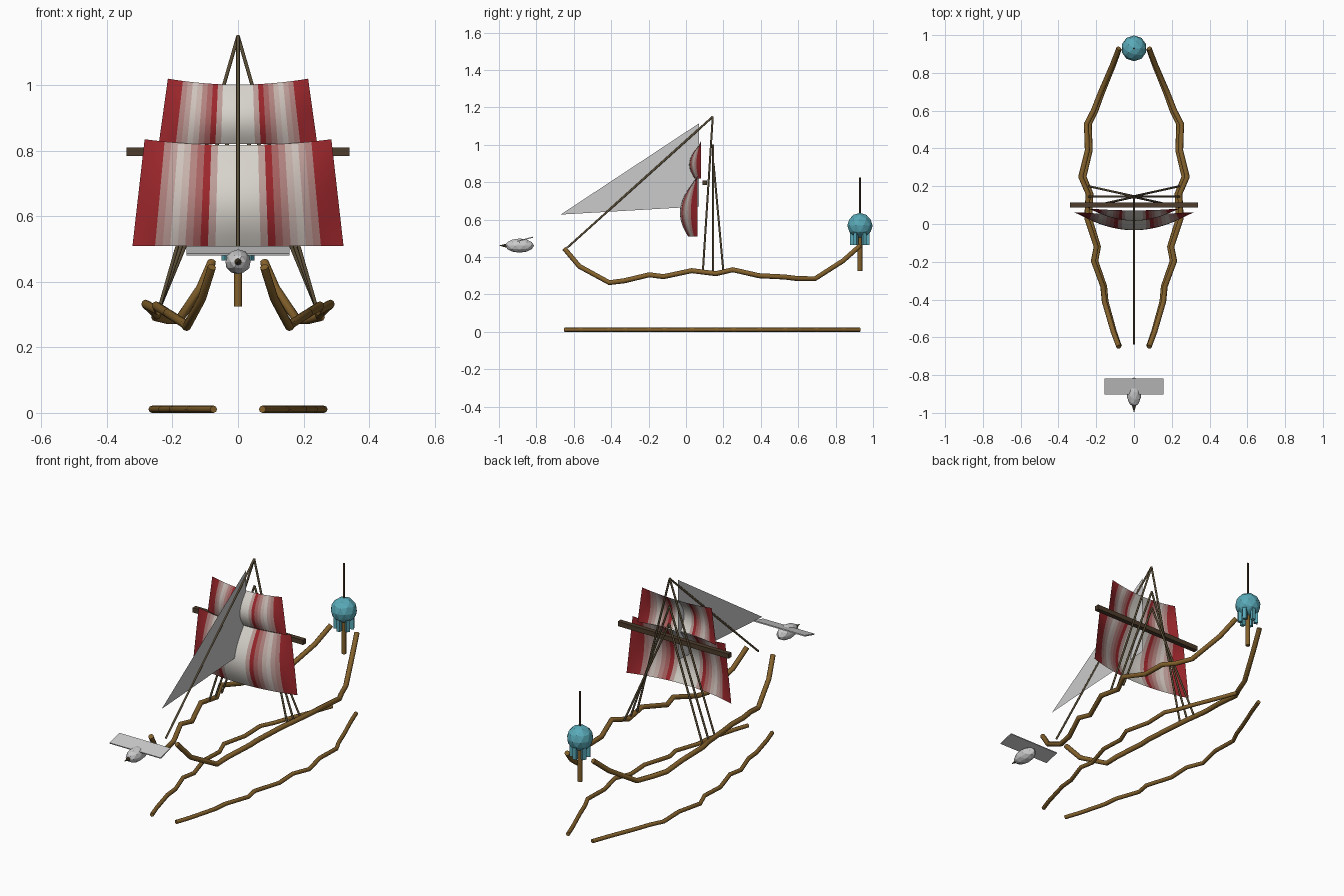
import bpy, bmesh, math
from mathutils import Matrix, Vector

if "Cube" in bpy.data.objects:
    bpy.data.objects.remove(bpy.data.objects["Cube"])


def mat(name, r, g, b):
    m = bpy.data.materials.new(name)
    m.diffuse_color = (r, g, b, 1)
    m.use_nodes = True
    m.node_tree.nodes["Principled BSDF"].inputs["Base Color"].default_value = m.diffuse_color
    return m


WOOD = mat("wood", 0.23, 0.12, 0.025)
DARK = mat("dark_wood", 0.075, 0.045, 0.025)
ROPE = mat("rope", 0.11, 0.08, 0.04)
TEAL = mat("teal", 0.1, 0.4, 0.48)
RED, WHITE = Vector((0.33, 0.02, 0.025)), Vector((0.68, 0.65, 0.6))
STRIPES = [mat("sail_%d" % i, *RED.lerp(WHITE, i / 6)) for i in range(7)]


def mesh_object(name, bm, *mats):
    me = bpy.data.meshes.new(name)
    bm.to_mesh(me)
    bm.free()
    for m in mats:
        me.materials.append(m)
    ob = bpy.data.objects.new(name, me)
    bpy.context.collection.objects.link(ob)
    return ob


def tube(name, paths, r, m, mirror=False):
    """Round tube along each path, optionally mirrored in x."""
    cu = bpy.data.curves.new(name, 'CURVE')
    cu.dimensions = '3D'
    cu.bevel_depth, cu.bevel_resolution, cu.use_fill_caps = r, 2, True
    for pts in paths:
        sp = cu.splines.new('POLY')
        sp.points.add(len(pts) - 1)
        for p, co in zip(sp.points, pts):
            p.co = (*co, 1)
    cu.materials.append(m)
    ob = bpy.data.objects.new(name, cu)
    bpy.context.collection.objects.link(ob)
    bpy.ops.object.select_all(action='DESELECT')
    ob.select_set(True)
    bpy.context.view_layer.objects.active = ob
    bpy.ops.object.convert(target='MESH')
    ob = bpy.context.object
    if mirror:
        ob.modifiers.new("mirror", 'MIRROR').use_clip = False
    return ob


def box(bm, center, size, rot=Matrix()):
    bmesh.ops.create_cube(bm, size=1, matrix=Matrix.Translation(center) @ rot @ Matrix.Diagonal((*size, 1)))


# Hull: gnarled upper rails and flat ground rails
rail = [(.08, -.65, .445), (.11, -.57, .35), (.157, -.41, .263), (.165, -.33, .273),
        (.215, -.196, .305), (.20, -.12, .295), (.25, .03, .327), (.243, .16, .311),
        (.282, .25, .332), (.247, .39, .30), (.252, .53, .293), (.215, .60, .284),
        (.18, .69, .284), (.115, .84, .38), (.08, .93, .46)]
tube("upper_rail", [rail], .0135, WOOD, True)
tube("ground_rail", [[(x * .93, y, .011) for x, y, z in rail]], .011, WOOD, True)

# Rigging
tube("shrouds", [[(.24, .09, .32), (0, .143, 1.15)],
                 [(.24, .145, .32), (0, .145, 1.0)],
                 [(.24, .2, .32), (0, .147, .9)]], .0055, ROPE, True)
tube("forestay", [[(0, .143, 1.15), (0, -.635, .45)]], .0055, ROPE)
bm = bmesh.new()
box(bm, (0, .1, .797), (.68, .026, .026))
mesh_object("yard", bm, DARK)


# Billowing striped square sails
def whiteness(u):
    knots = [(0, 1), (.17, 1), (.33, 0), (.45, .25), (.6, .85), (.82, 0), (1.01, 0)]
    u = abs(u)
    for (a, wa), (b, wb) in zip(knots, knots[1:]):
        if u <= b:
            return wa + (wb - wa) * (u - a) / (b - a)
    return 0


def sail(name, top_z, bot_z, top_w, bot_w, y, bulge, cols=28, rows=10):
    bm = bmesh.new()
    grid = []
    for j in range(rows + 1):
        t = j / rows
        row = []
        for i in range(cols + 1):
            u = 2 * i / cols - 1
            f = 1 - u * u
            row.append(bm.verts.new((u * (top_w + (bot_w - top_w) * t),
                                     y - bulge * f * math.sin(math.pi * (.04 + .78 * t)),
                                     top_z + (bot_z - top_z) * t - .018 * f * (1 - t))))
        grid.append(row)
    for a, b in zip(grid, grid[1:]):
        for i in range(cols):
            fc = bm.faces.new((a[i], b[i], b[i + 1], a[i + 1]))
            fc.material_index = round(6 * whiteness((2 * i + 1) / cols - 1))
            fc.smooth = True
    mesh_object(name, bm, *STRIPES)


sail("lower_sail", .835, .51, .285, .322, .062, .095)
sail("upper_sail", 1.02, .82, .214, .242, .08, .063)

# Triangular fore sail
bm = bmesh.new()
bm.faces.new([bm.verts.new(p) for p in ((0, -.67, .627), (0, .07, .67), (0, .07, 1.115))])
mesh_object("fore_sail", bm)

# Stern lantern: post, faceted globe, hanging strips, spike
tube("stern_post", [[(0, .93, .325), (0, .93, .52)]], .0125, WOOD)
tube("lantern_spike", [[(0, .93, .62), (0, .93, .825)]], .005, DARK)
bm = bmesh.new()
bmesh.ops.create_icosphere(bm, subdivisions=2, radius=.068, matrix=Matrix.Translation((0, .93, .568)))
mesh_object("lantern_globe", bm, TEAL)
bm = bmesh.new()
for k in range(6):
    a = math.pi * (k / 3 + 1 / 6)
    box(bm, (.042 * math.cos(a), .93 + .042 * math.sin(a), .5), (.02, .02, .07), Matrix.Rotation(a, 4, 'Z'))
mesh_object("lantern_strips", bm, TEAL)

# Bird ahead of the bow
bm = bmesh.new()
bmesh.ops.create_icosphere(bm, subdivisions=2, radius=1,
                           matrix=Matrix.Translation((0, -.89, .461)) @ Matrix.Diagonal((.04, .078, .038, 1)))
mesh_object("bird_body", bm)
bm = bmesh.new()
box(bm, (0, -.86, .495), (.314, .088, .006), Matrix.Rotation(math.radians(15), 4, 'X'))
mesh_object("bird_wings", bm)
bm = bmesh.new()
bmesh.ops.create_cone(bm, cap_ends=True, segments=8, radius1=.012, radius2=0, depth=.045,
                      matrix=Matrix.Translation((0, -.978, .461)) @ Matrix.Rotation(math.pi / 2, 4, 'X'))
mesh_object("bird_beak", bm, ROPE)
